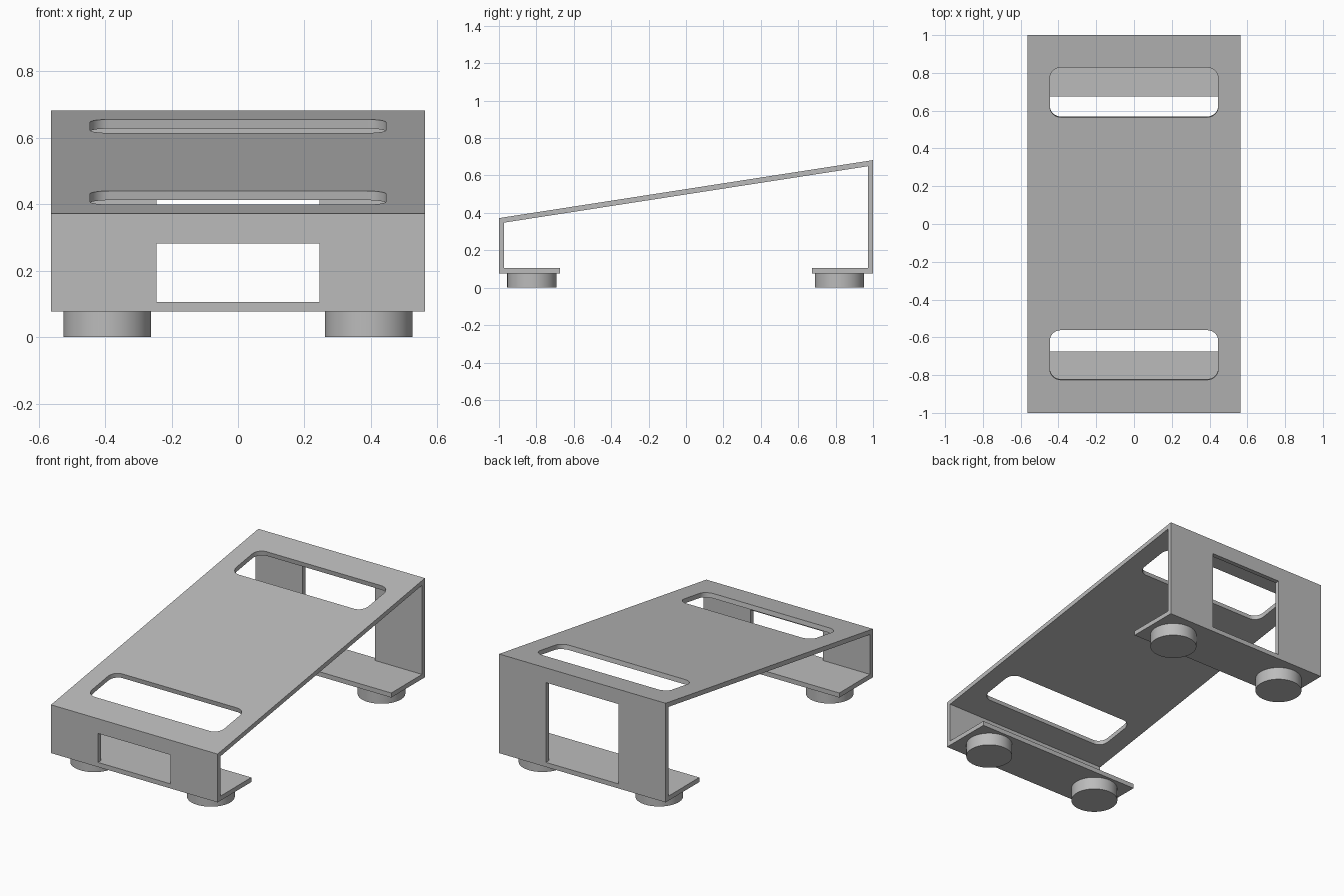
import bpy
import bmesh
import math
from mathutils import Matrix, Vector

if "Cube" in bpy.data.objects:
    bpy.data.objects.remove(bpy.data.objects["Cube"])

HALF_W = 0.5625
T = 0.028            # sheet thickness
BASE = 0.077         # underside of the flanges
FLANGE = 0.675       # inner end of the flanges
MID_Z, SLOPE = 0.527, 0.155

grey = bpy.data.materials.new("plain grey")
grey.use_nodes = True
colour = (0.5, 0.5, 0.5, 1)
grey.diffuse_color = colour
grey.node_tree.nodes["Principled BSDF"].inputs["Base Color"].default_value = colour


def prism(name, points, depth, matrix):
    """Extrude an outline in local XY by +-depth/2 along local Z."""
    bm = bmesh.new()
    face = bm.faces.new([bm.verts.new((x, y, -depth / 2)) for x, y in points])
    top = bmesh.ops.extrude_face_region(bm, geom=[face])["geom"]
    bmesh.ops.translate(bm, vec=(0, 0, depth),
                        verts=[v for v in top if isinstance(v, bmesh.types.BMVert)])
    bmesh.ops.recalc_face_normals(bm, faces=bm.faces)
    bm.transform(matrix)
    mesh = bpy.data.meshes.new(name)
    bm.to_mesh(mesh)
    bm.free()
    obj = bpy.data.objects.new(name, mesh)
    bpy.context.collection.objects.link(obj)
    mesh.materials.append(grey)
    return obj


def smooth(obj):
    bpy.ops.object.select_all(action="DESELECT")
    obj.select_set(True)
    bpy.context.view_layer.objects.active = obj
    bpy.ops.object.shade_smooth_by_angle(angle=math.radians(35))


def top_z(y):
    return MID_Z + SLOPE * y


def rounded_rect(w, h, r, steps=8):
    pts = []
    for i, (sx, sy) in enumerate([(1, 1), (-1, 1), (-1, -1), (1, -1)]):
        for k in range(steps + 1):
            a = math.pi / 2 * (i + k / steps)
            pts.append((sx * (w / 2 - r) + r * math.cos(a),
                        sy * (h / 2 - r) + r * math.sin(a)))
    return pts


# Bent sheet: side profile in (y, z), extruded across the width
drop = T * math.hypot(1, SLOPE)
inner = 1 - T
profile = [(-FLANGE, BASE), (-1, BASE), (-1, top_z(-1)), (1, top_z(1)),
           (1, BASE), (FLANGE, BASE), (FLANGE, BASE + T), (inner, BASE + T),
           (inner, top_z(inner) - drop), (-inner, top_z(-inner) - drop),
           (-inner, BASE + T), (-FLANGE, BASE + T)]
across = Matrix(((0, 0, 1, 0), (1, 0, 0, 0), (0, 1, 0, 0), (0, 0, 0, 1)))
stand = prism("sloped_stand", profile, 2 * HALF_W, across)

# Cutters: rounded slots square to the slope, and windows in both end walls
tilt = Matrix.Rotation(math.atan(SLOPE), 4, "X")
cutters = []
for side, label in ((-1, "front"), (1, "rear")):
    y = side * 0.695 + 0.0015
    place = Matrix.Translation(Vector((0, y, top_z(y)))) @ tilt
    cutters.append(prism(label + "_slot_cutter",
                         rounded_rect(0.892, 0.266, 0.058), 0.15, place))
    low, high = BASE + T, top_z(side) - 0.09
    window = [(-0.246, low), (0.246, low), (0.246, high), (-0.246, high)]
    upright = Matrix.Translation((0, side, 0)) @ Matrix.Rotation(math.pi / 2, 4, "X")
    cutters.append(prism(label + "_window_cutter", window, 0.2, upright))

for cutter in cutters:
    cutter.hide_render = True
    cutter.hide_viewport = True
    mod = stand.modifiers.new(cutter.name, "BOOLEAN")
    mod.operation = "DIFFERENCE"
    mod.solver = "EXACT"
    mod.object = cutter

# Bake the cuts and drop the cutters
bpy.context.view_layer.update()
graph = bpy.context.evaluated_depsgraph_get()
cut_mesh = bpy.data.meshes.new_from_object(stand.evaluated_get(graph))
stand.modifiers.clear()
stand.data = cut_mesh
for cutter in cutters:
    bpy.data.objects.remove(cutter)
smooth(stand)

# Round feet under the flange corners
circle = [(0.132 * math.cos(a), 0.132 * math.sin(a))
          for a in (math.tau * i / 64 for i in range(64))]
for y, end in ((-0.824, "front"), (0.821, "rear")):
    for x, hand in ((-0.394, "right"), (0.394, "left")):
        foot = prism(f"{end}_{hand}_foot", circle, BASE,
                     Matrix.Translation((x, y, BASE / 2)))
        smooth(foot)
